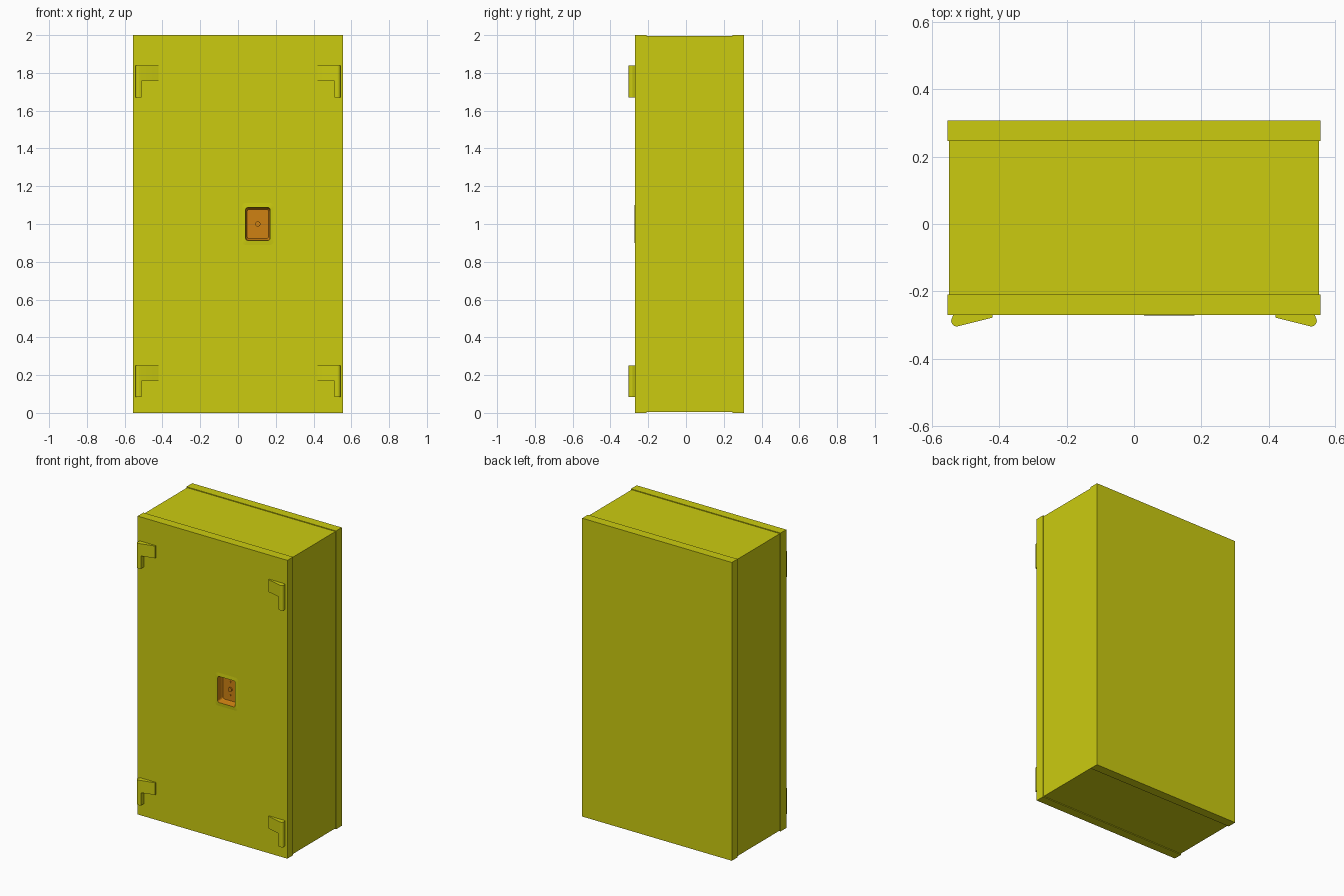
import bpy, bmesh, math

if "Cube" in bpy.data.objects:
    bpy.data.objects.remove(bpy.data.objects["Cube"])


def material(name, rgb):
    m = bpy.data.materials.new(name)
    m.diffuse_color = (*rgb, 1)
    m.use_nodes = True
    m.node_tree.nodes["Principled BSDF"].inputs["Base Color"].default_value = m.diffuse_color
    return m


YELLOW = material("safety yellow", (0.60, 0.60, 0.005))
ORANGE = material("handle orange", (0.62, 0.22, 0.006))


def finish(name, bm, *mats):
    bmesh.ops.recalc_face_normals(bm, faces=bm.faces)
    me = bpy.data.meshes.new(name)
    bm.to_mesh(me)
    bm.free()
    for m in mats:
        me.materials.append(m)
    ob = bpy.data.objects.new(name, me)
    bpy.context.collection.objects.link(ob)
    return ob


def box(name, x0, x1, y0, y1, z0, z1, mat):
    bm = bmesh.new()
    bmesh.ops.create_cube(bm, size=1)
    for v in bm.verts:
        v.co = (x0 + (v.co.x + .5) * (x1 - x0),
                y0 + (v.co.y + .5) * (y1 - y0),
                z0 + (v.co.z + .5) * (z1 - z0))
    return finish(name, bm, mat)


def rounded_ring(bm, cx, cz, w, h, r, y, seg=5):
    """Rounded rectangle of vertices facing the front."""
    ring = []
    for q, (sx, sz) in enumerate(((1, 1), (-1, 1), (-1, -1), (1, -1))):
        for i in range(seg + 1):
            a = math.pi / 2 * (q + i / seg)
            ring.append(bm.verts.new((cx + sx * (w / 2 - r) + r * math.cos(a), y,
                                      cz + sz * (h / 2 - r) + r * math.sin(a))))
    return ring


def bridge(bm, a, b, mat=0):
    n = len(a)
    for i in range(n):
        f = bm.faces.new((a[i], a[(i + 1) % n], b[(i + 1) % n], b[i]))
        f.material_index = mat


def prism(name, pts, z0, z1, mirror):
    """Plan-view outline extruded upward, with optional mirroring in x."""
    bm = bmesh.new()
    lo = [bm.verts.new((x * mirror, y, z0)) for x, y in pts]
    hi = [bm.verts.new((x * mirror, y, z1)) for x, y in pts]
    bm.faces.new(lo)
    bm.faces.new(hi)
    bridge(bm, lo, hi)
    return finish(name, bm, YELLOW)


# Cabinet: slightly recessed body between full-size front and back panels
box("cabinet_body", -.55, .55, -.209, .246, .005, 1.995, YELLOW)
box("back_panel", -.555, .555, .246, .307, 0, 2, YELLOW)
door = box("front_door", -.555, .555, -.27, -.209, 0, 2, YELLOW)

# Opening in the door for the handle cup
CX, CZ = .105, 1.0
bm = bmesh.new()
a = rounded_ring(bm, CX, CZ, .136, .181, .015, -.30)
b = rounded_ring(bm, CX, CZ, .136, .181, .015, -.222)
bm.faces.new(a)
bm.faces.new(b)
bridge(bm, a, b)
cutter = finish("door_cutter", bm, YELLOW)
cutter.hide_render = True
mod = door.modifiers.new("opening", 'BOOLEAN')
mod.operation = 'DIFFERENCE'
mod.solver = 'EXACT'
mod.object = cutter
bpy.context.view_layer.objects.active = door
bpy.ops.object.modifier_apply(modifier=mod.name)
bpy.data.objects.remove(cutter)

# Handle cup: thin yellow surround and a recessed orange tray
bm = bmesh.new()
rings = [rounded_ring(bm, CX, CZ, w, h, r, y) for w, h, r, y in (
    (.168, .222, .02, -.2702),
    (.130, .175, .012, -.2725),
    (.122, .163, .014, -.236),
    (.114, .155, .012, -.230))]
for i in range(3):
    bridge(bm, rings[i], rings[i + 1], min(i, 1))
f = bm.faces.new(rings[-1])
f.material_index = 1
cup = finish("handle_cup", bm, YELLOW, ORANGE)
# tray is an open shell: make its normals face the front
if cup.data.polygons[-1].normal.y > 0:
    cup.data.flip_normals()

# Round lock and small rivets inside the cup
for name, z, r, depth in (("lock_cylinder", 1.0, .014, .008),
                          ("upper_rivet", 1.05, .006, .004),
                          ("lower_rivet", .96, .005, .004)):
    bm = bmesh.new()
    a = rounded_ring(bm, CX, z, 2 * r, 2 * r, r * .999, -.230 - depth)
    b = rounded_ring(bm, CX, z, 2 * r, 2 * r, r * .999, -.229)
    bm.faces.new(a)
    bm.faces.new(b)
    bridge(bm, a, b)
    finish(name, bm, ORANGE)

# Hinges: wedge-shaped arm and a rounded pin hanging below it
PX, PY, R = .527, -.288, .0165


def arc(a0, a1, n=8):
    return [(PX + R * math.cos(math.radians(a0 + (a1 - a0) * i / n)),
             PY + R * math.sin(math.radians(a0 + (a1 - a0) * i / n)))
            for i in range(n + 1)]


arm = [(.42, -.269), (.42, -.278)] + arc(-104, 30) + [(.537, -.269)]
pin = [(.510, -.269), (.510, -.300)] + arc(-104, 30) + [(.537, -.269)]
for level, z in (("lower", .083), ("upper", 1.67)):
    for side, s in (("left", -1), ("right", 1)):
        prism(f"{level}_{side}_hinge_arm", arm, z + .086, z + .168, s)
        prism(f"{level}_{side}_hinge_pin", pin, z, z + .086, s)

# Smooth the rounded parts, keep hard edges
bpy.ops.object.select_all(action='DESELECT')
for ob in bpy.data.objects:
    if "hinge" in ob.name or "lock" in ob.name or "rivet" in ob.name:
        ob.select_set(True)
        bpy.context.view_layer.objects.active = ob
bpy.ops.object.shade_smooth_by_angle(angle=math.radians(30))
